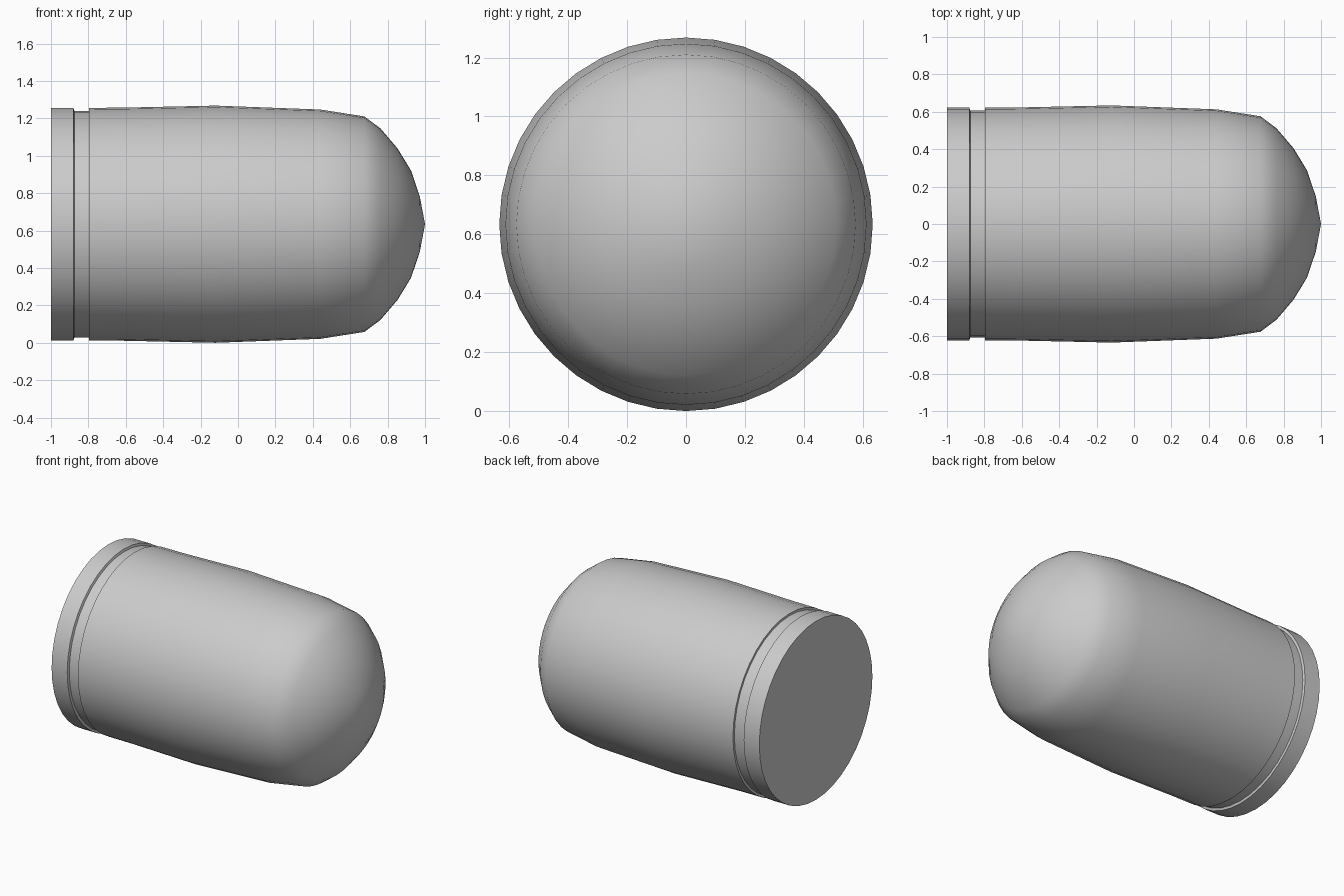
import bpy, math

if "Cube" in bpy.data.objects:
    bpy.data.objects.remove(bpy.data.objects["Cube"])

R = 0.634      # largest radius, also the height of the long axis
SIDES = 40

# (x, radius) along the axis: flat base, flange, groove, bulging body, domed nose
profile = [
    (-1.00, 0.622), (-0.88, 0.622), (-0.875, 0.606), (-0.797, 0.606),
    (-0.797, 0.622), (-0.62, 0.623), (-0.12, 0.634), (0.44, 0.613),
    (0.676, 0.576), (0.762, 0.512), (0.853, 0.405), (0.925, 0.287),
    (0.972, 0.148),
]


def lathe_x(name, points, tip_x):
    """Revolve points about the x axis, with a flat start and a pointed end."""
    verts, faces = [], []
    for x, r in points:
        for i in range(SIDES):
            a = 2 * math.pi * i / SIDES
            verts.append((x, r * math.cos(a), R + r * math.sin(a)))
    for k in range(len(points) - 1):
        for i in range(SIDES):
            j = (i + 1) % SIDES
            a, b = k * SIDES, (k + 1) * SIDES
            faces.append((a + i, b + i, b + j, a + j))
    # flat base disc and nose fan
    faces.append(tuple(range(SIDES)))
    tip = len(verts)
    verts.append((tip_x, 0, R))
    last = (len(points) - 1) * SIDES
    for i in range(SIDES):
        faces.append((last + i, tip, last + (i + 1) % SIDES))
    mesh = bpy.data.meshes.new(name)
    mesh.from_pydata(verts, [], faces)
    # outward check: flip everything if the base disc does not face -x
    mesh.update()
    if mesh.polygons[(len(points) - 1) * SIDES].normal.x > 0:
        mesh.flip_normals()
    obj = bpy.data.objects.new(name, mesh)
    bpy.context.collection.objects.link(obj)
    return obj


# Domed shell with a grooved base
shell = lathe_x("domed_shell", profile, 1.0)
bpy.context.view_layer.objects.active = shell
shell.select_set(True)
bpy.ops.object.shade_smooth_by_angle(angle=math.radians(35))
